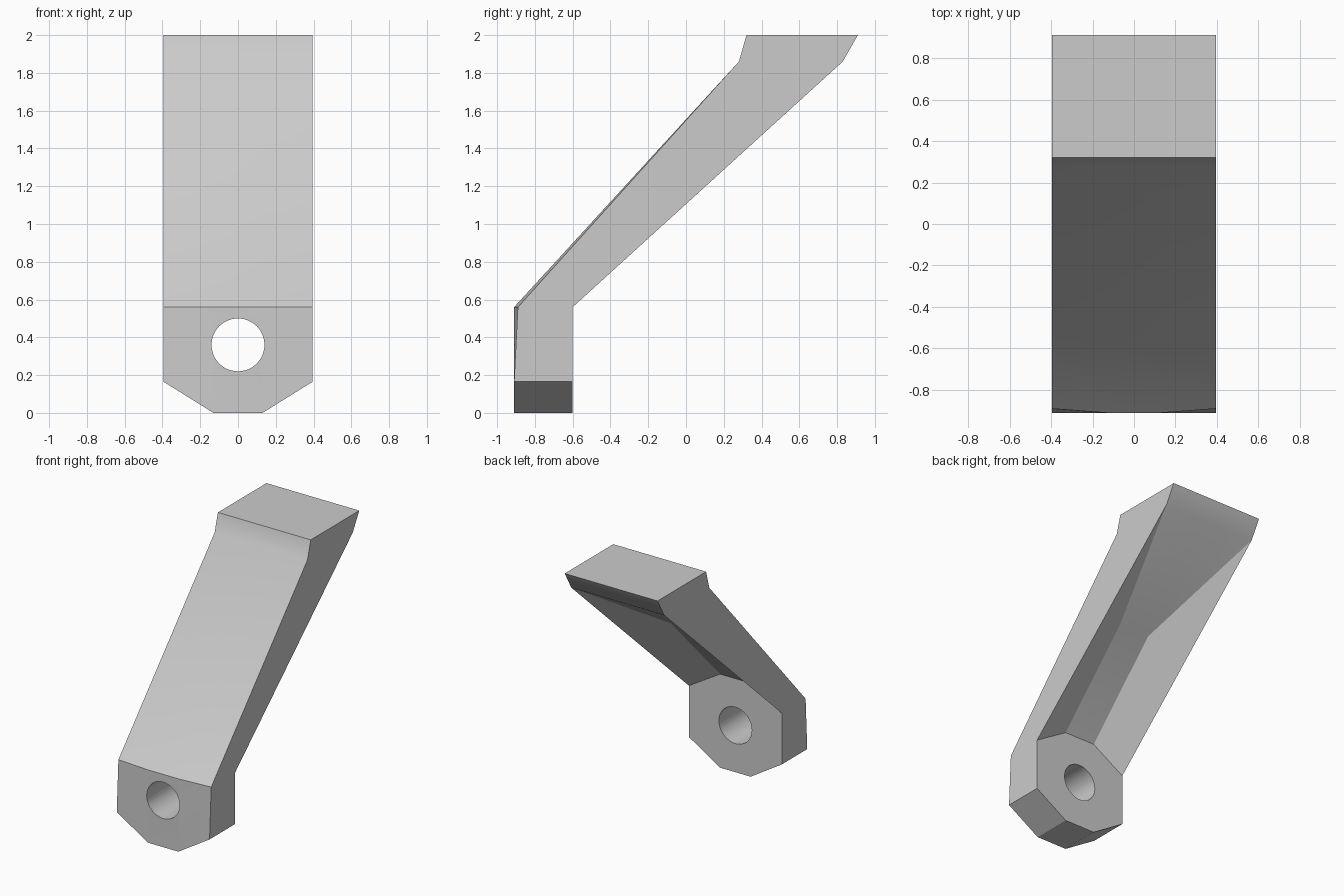
import bpy
import bmesh
from math import radians

cube = bpy.data.objects.get("Cube")
if cube:
    bpy.data.objects.remove(cube, do_unlink=True)

# Single plain grey finish
grey = bpy.data.materials.new("light_grey")
grey.use_nodes = True
colour = (0.6, 0.6, 0.6, 1)
grey.diffuse_color = colour
grey.node_tree.nodes["Principled BSDF"].inputs["Base Color"].default_value = colour

INNER_X, OUTER_X = 0.13, 0.395
HOLE_Z, HOLE_R = 0.36, 0.14

# Side profiles as (y, z): the middle band and the outer sides
head = [(0.28, 1.86), (0.32, 2.0), (0.91, 2.0), (0.83, 1.86)]
inner = [(-0.91, 0), (-0.91, 0.56), *head, (0, 1.34), (-0.6, 0.72), (-0.6, 0)]
# The hollow in the underside fades out at the head, so that corner is shared
outer = [(-0.91, 0.165), (-0.89, 0.56), *head, head[-1], (-0.6, 0.56), (-0.6, 0.165)]

# Arm: loft the profiles across the width and cap both sides
bm = bmesh.new()
stations = [(-OUTER_X, outer), (-INNER_X, inner), (INNER_X, inner), (OUTER_X, outer)]
loops = [[bm.verts.new((x, y, z)) for y, z in profile] for x, profile in stations]
count = len(inner)
for a, b in zip(loops, loops[1:]):
    for i in range(count):
        j = (i + 1) % count
        bm.faces.new((a[i], a[j], b[j], b[i]))
bm.faces.new(loops[0])
bm.faces.new(loops[-1])
bmesh.ops.remove_doubles(bm, verts=bm.verts[:], dist=0.0001)
bmesh.ops.recalc_face_normals(bm, faces=bm.faces[:])
mesh = bpy.data.meshes.new("angled_arm")
bm.to_mesh(mesh)
bm.free()
mesh.materials.append(grey)
arm = bpy.data.objects.new("angled_arm", mesh)
bpy.context.collection.objects.link(arm)

# Mounting hole through the foot
bpy.ops.mesh.primitive_cylinder_add(vertices=48, radius=HOLE_R, depth=1,
                                    location=(0, -0.75, HOLE_Z),
                                    rotation=(radians(90), 0, 0))
cutter = bpy.context.object
cutter.name = "hole_cutter"
cutter.hide_render = True
cutter.data.materials.append(grey)

cut = arm.modifiers.new("mounting_hole", 'BOOLEAN')
cut.operation = 'DIFFERENCE'
cut.solver = 'EXACT'
cut.object = cutter
bpy.ops.object.select_all(action='DESELECT')
arm.select_set(True)
bpy.context.view_layer.objects.active = arm
bpy.ops.object.modifier_apply(modifier=cut.name)
bpy.data.objects.remove(cutter, do_unlink=True)

# Soft bends below the head and round the hole, crisp edges elsewhere
bpy.ops.object.shade_smooth_by_angle(angle=radians(30))
